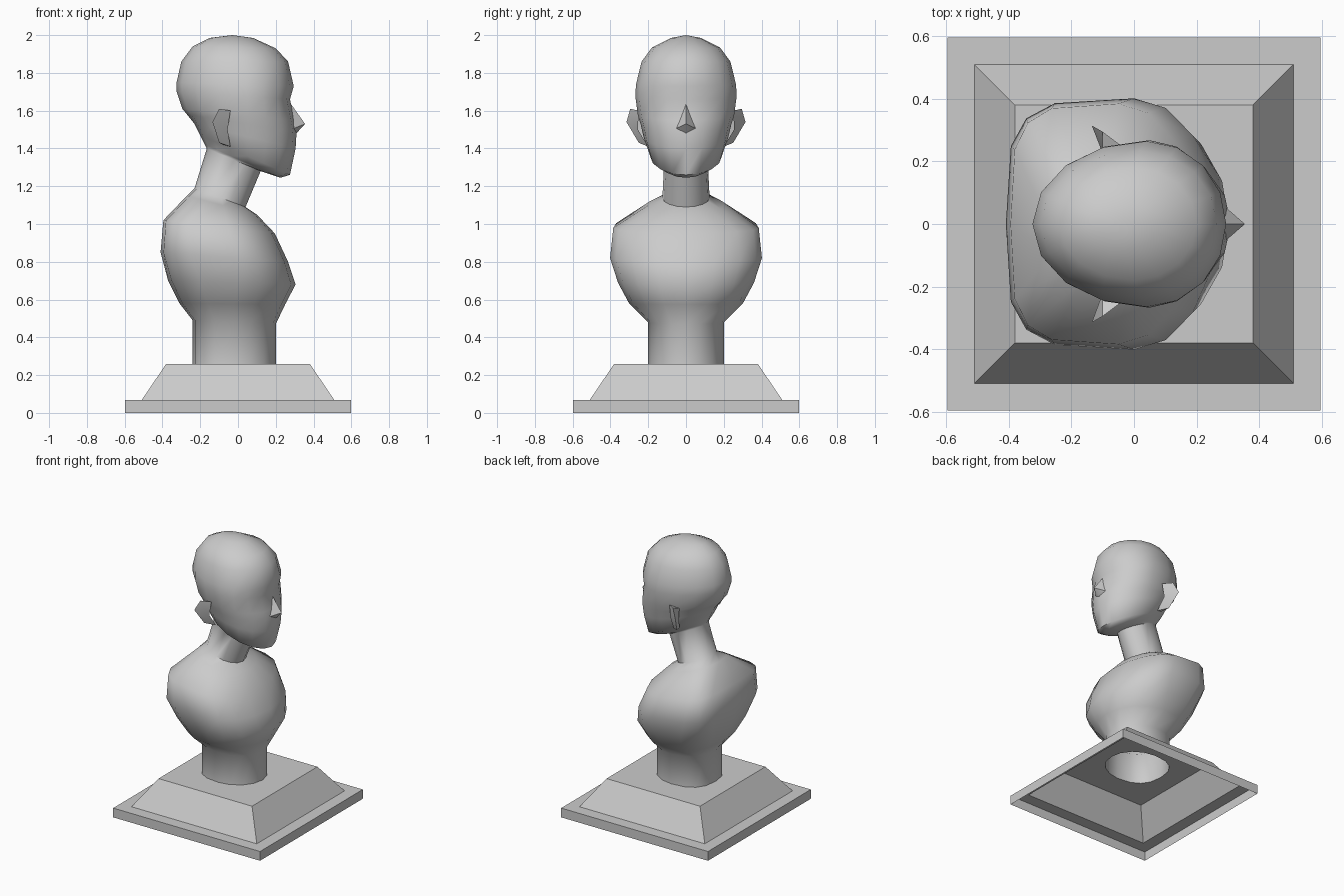
import bpy, bmesh, math
from mathutils import Vector

cube = bpy.data.objects.get("Cube")
if cube:
    bpy.data.objects.remove(cube, do_unlink=True)

stone = bpy.data.materials.new("grey stone")
stone.use_nodes = True
GREY = (0.6, 0.6, 0.6, 1)
stone.diffuse_color = GREY
stone.node_tree.nodes["Principled BSDF"].inputs["Base Color"].default_value = GREY
SIDES = 16


def finish(bm, name, smooth=None):
    mesh = bpy.data.meshes.new(name)
    bm.to_mesh(mesh)
    bm.free()
    mesh.materials.append(stone)
    obj = bpy.data.objects.new(name, mesh)
    bpy.context.collection.objects.link(obj)
    if smooth:
        bpy.ops.object.select_all(action='DESELECT')
        obj.select_set(True)
        bpy.context.view_layer.objects.active = obj
        bpy.ops.object.shade_smooth_by_angle(angle=math.radians(smooth))
    return obj


def power(v, e):
    return math.copysign(abs(v) ** e, v)


def ring(bm, back, front, width, mid, box):
    """Tilted oval through a back and a front point, boxier behind if box < 1."""
    pts = []
    for i in range(SIDES):
        a = 2 * math.pi * i / SIDES
        c, s = math.cos(a), math.sin(a)
        e = box if c < 0 else 1
        c, s = power(c, e), power(s, e)
        x = mid + c * ((front[0] - mid) if c > 0 else (mid - back[0]))
        t = (x - back[0]) / (front[0] - back[0])
        z = back[1] + t * (front[1] - back[1])
        pts.append(bm.verts.new((x, s * width, z)))
    return pts


def skin(bm, a, b):
    n = len(a)
    for i in range(n):
        j = (i + 1) % n
        bm.faces.new((a[i], a[j], b[j], b[i]))


# Column, torso, neck and head: back point, front point, half width, middle, boxiness
COLUMN = [
    ((-.24, .26), (.20, .26), .20, -.02, .8),
    ((-.24, .49), (.20, .47), .20, -.02, .8),
]
BODY = COLUMN + [
    ((-.31, .58), (.25, .575), .30, -.02, .75),
    ((-.37, .70), (.305, .68), .36, 0, .65),
    ((-.41, .85), (.265, .80), .402, 0, .5),
    ((-.395, 1.02), (.195, .95), .385, -.05, .5),
    ((-.27, 1.15), (.10, 1.05), .20, -.08, .8),
    ((-.23, 1.19), (.04, 1.09), .125, -.09, 1),
    ((-.165, 1.40), (.12, 1.28), .115, -.02, 1),
    ((-.175, 1.42), (.225, 1.245), .13, .05, 1),
    ((-.20, 1.47), (.275, 1.26), .19, .05, 1),
    ((-.23, 1.53), (.305, 1.40), .225, .05, 1),
    ((-.27, 1.58), (.31, 1.485), .24, .05, 1),
    ((-.295, 1.61), (.30, 1.55), .255, .05, 1),
    ((-.325, 1.70), (.275, 1.66), .268, .05, 1),
    ((-.325, 1.75), (.295, 1.73), .265, .04, 1),
    ((-.30, 1.86), (.265, 1.86), .235, .02, 1),
    ((-.24, 1.94), (.20, 1.93), .18, 0, 1),
    ((-.15, 1.985), (.08, 1.985), .08, -.03, 1),
]
bm = bmesh.new()
rings = [ring(bm, *r) for r in BODY]
for lower, upper in zip(rings, rings[1:]):
    skin(bm, lower, upper)
crown = bm.verts.new((-.03, 0, 2))
for i in range(SIDES):
    bm.faces.new((rings[-1][i], rings[-1][(i + 1) % SIDES], crown))
finish(bm, "bust", 60)

# Nose
bm = bmesh.new()
bridge, tip = bm.verts.new((.27, 0, 1.65)), bm.verts.new((.355, 0, 1.53))
left, right = (bm.verts.new((.28, y, 1.50)) for y in (.065, -.065))
under = bm.verts.new((.30, 0, 1.47))
for f in ((bridge, tip, left), (bridge, right, tip), (tip, under, left), (tip, right, under)):
    bm.faces.new(f)
finish(bm, "nose", 60)

# Ears: thin flaps running from the front root over the rim to the back root
EAR = [
    [(-.04, .25, 1.60), (-.055, .255, 1.50), (-.04, .20, 1.41)],
    [(-.10, .295, 1.61), (-.135, .315, 1.54), (-.10, .25, 1.43)],
    [(-.10, .22, 1.58), (-.10, .225, 1.50), (-.08, .19, 1.42)],
]
for name, side in (("left_ear", 1), ("right_ear", -1)):
    bm = bmesh.new()
    front, rim, back = [[bm.verts.new((x, y * side, z)) for x, y, z in row] for row in EAR]
    faces = [(front[0], rim[0], back[0]), (back[2], rim[2], front[2])]
    for a, b in ((front, rim), (rim, back)):
        for k in range(2):
            faces.append((a[k], a[k + 1], b[k + 1], b[k]))
    for f in faces:
        bm.faces.new(f if side > 0 else f[::-1])
    finish(bm, name, 50)

# Plinth: hollow stepped shell, open below, with a hole under the column
bm = bmesh.new()
squares = []
for half, z in ((.597, 0), (.597, .068), (.51, .068), (.38, .26)):
    squares.append([bm.verts.new((sx * half, sy * half, z))
                    for sx, sy in ((1, 1), (-1, 1), (-1, -1), (1, -1))])
for lower, upper in zip(squares, squares[1:]):
    skin(bm, lower, upper)
hole = ring(bm, *COLUMN[0])
edges = []
for loop in (squares[-1], hole):
    for i, v in enumerate(loop):
        w = loop[(i + 1) % len(loop)]
        edges.append(bm.edges.get((v, w)) or bm.edges.new((v, w)))
bmesh.ops.triangle_fill(bm, use_beauty=True, use_dissolve=False, edges=edges, normal=Vector((0, 0, 1)))
bm.normal_update()
for f in bm.faces:
    if abs(f.normal.z) > .99 and f.normal.z < 0:
        f.normal_flip()
finish(bm, "plinth")
